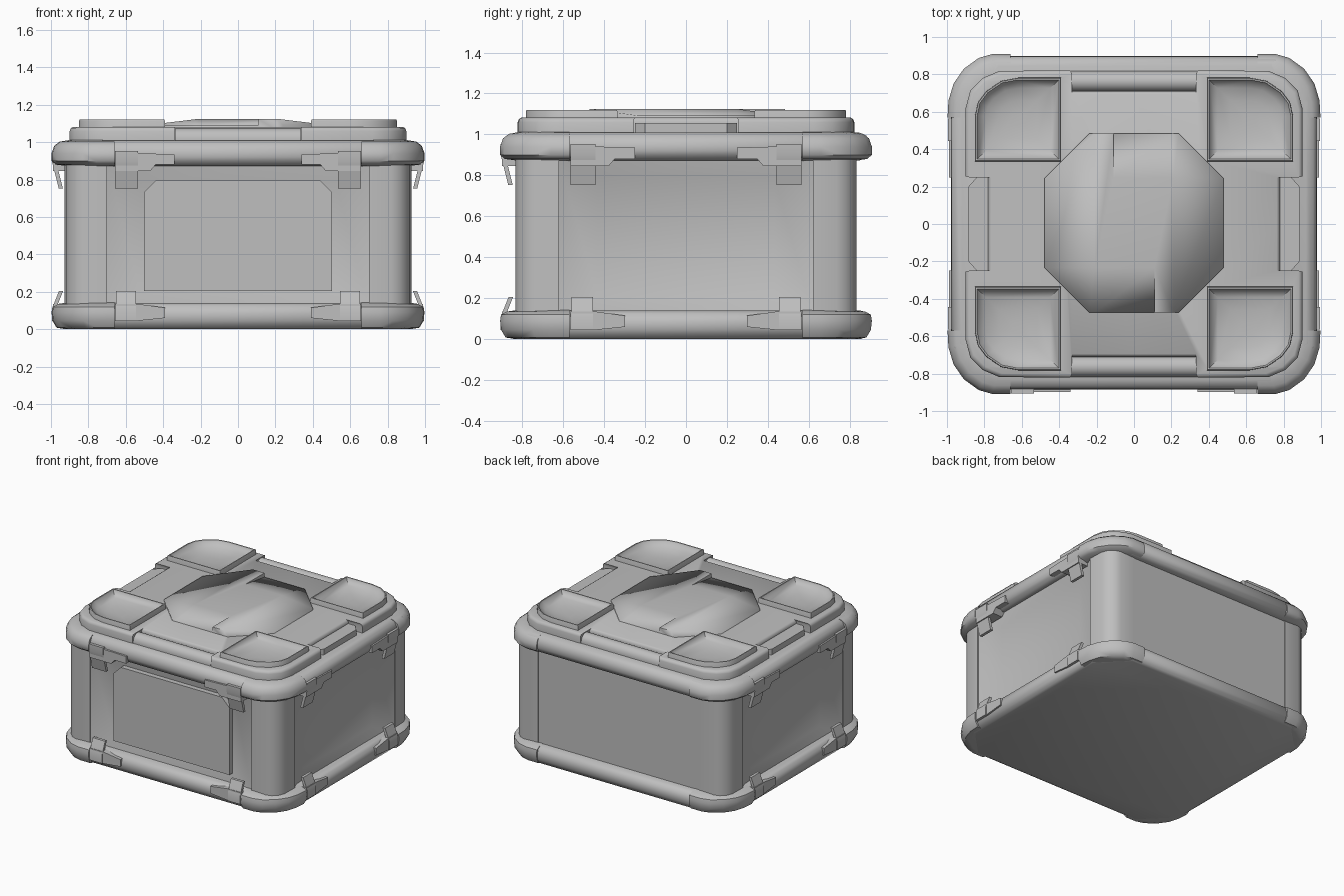
import bpy, bmesh, math
from mathutils import Matrix

if "Cube" in bpy.data.objects:
    bpy.data.objects.remove(bpy.data.objects["Cube"])

grey = bpy.data.materials.new("crate_grey")
grey.diffuse_color = (0.52, 0.52, 0.52, 1)
grey.use_nodes = True
grey.node_tree.nodes["Principled BSDF"].inputs["Base Color"].default_value = grey.diffuse_color


def finish(name, bm, angle):
    bmesh.ops.remove_doubles(bm, verts=bm.verts, dist=0.0005)
    bmesh.ops.recalc_face_normals(bm, faces=bm.faces)
    me = bpy.data.meshes.new(name)
    bm.to_mesh(me)
    bm.free()
    ob = bpy.data.objects.new(name, me)
    bpy.context.collection.objects.link(ob)
    me.materials.append(grey)
    if angle:
        bpy.ops.object.select_all(action='DESELECT')
        ob.select_set(True)
        bpy.context.view_layer.objects.active = ob
        bpy.ops.object.shade_smooth_by_angle(angle=math.radians(angle))
    return ob


def loft(name, loops, angle=0, matrix=None):
    """Closed solid through loops with equal point counts."""
    bm = bmesh.new()
    rings = [[bm.verts.new(p) for p in lp] for lp in loops]
    n = len(rings[0])
    for a, b in zip(rings, rings[1:]):
        for i in range(n):
            j = (i + 1) % n
            bm.faces.new((a[i], a[j], b[j], b[i]))
    bm.faces.new(rings[0])
    bm.faces.new(rings[-1])
    if matrix:
        bm.transform(matrix)
    return finish(name, bm, angle)


def scaled(pts, c, levels):
    """Horizontal loops of pts scaled about c, one per (scale, z)."""
    return [[(c[0] + (x - c[0]) * s, c[1] + (y - c[1]) * s, z) for x, y in pts]
            for s, z in levels]


def chamfer_rect(x0, x1, y0, y1, top=0.0, bottom=0.0):
    t, b = top, bottom
    return [(x0 + b, y0), (x1 - b, y0), (x1, y0 + b), (x1, y1 - t),
            (x1 - t, y1), (x0 + t, y1), (x0, y1 - t), (x0, y0 + b)]


def box(name, x0, x1, y0, y1, z0, z1):
    return loft(name, [[(x0, y0, z), (x1, y0, z), (x1, y1, z), (x0, y1, z)] for z in (z0, z1)])


QUADS = [(sx, sy) for sx in (1, -1) for sy in (1, -1)]


def quad_matrix(sx, sy):
    return Matrix.Diagonal((sx, sy, 1, 1))


# Inner core and flat back panel
box("body_core", -0.80, 0.80, -0.72, 0.72, 0.08, 0.95)
box("back_panel", -0.71, 0.71, 0.60, 0.828, 0.08, 0.93)

# Base and top rails, each one rounded slab
rail = chamfer_rect(-0.978, 0.978, -0.885, 0.898, 0.21, 0.21)
loft("base_rail", scaled(rail, (0, 0), [(0.95, 0.0), (0.98, 0.012), (0.997, 0.045),
     (1, 0.085), (0.985, 0.125), (0.95, 0.14)]), 50)
loft("top_rail", scaled(rail, (0, 0), [(0.94, 0.872), (0.985, 0.885), (1, 0.92),
     (0.997, 0.96), (0.98, 0.995), (0.94, 1.01)]), 50)

# Corner bumpers and corner columns
bumper = [(0.66, 0.57), (0.66, 0.908), (0.76, 0.908), (0.83, 0.888), (0.91, 0.83),
          (0.965, 0.75), (0.992, 0.66), (0.997, 0.57)]
column = [(0.70, 0.62), (0.70, 0.832), (0.82, 0.832), (0.865, 0.815), (0.90, 0.78),
          (0.92, 0.735), (0.928, 0.62)]
for q in QUADS:
    m = quad_matrix(*q)
    loft("base_bumper", scaled(bumper, bumper[0], [(0.8, 0.002), (0.92, 0.008), (0.985, 0.045),
         (1, 0.09), (0.985, 0.12), (0.9, 0.135), (0.7, 0.145)]), 50, m)
    loft("top_bumper", scaled(bumper, bumper[0], [(0.7, 0.87), (0.93, 0.88), (1, 0.90),
         (1, 0.94), (0.96, 0.98), (0.87, 1.003), (0.7, 1.012)]), 50, m)
    loft("corner_column", scaled(column, column[0], [(1, 0.08), (1, 0.93)]), 40, m)


# Shallow recesses on the front and both sides
def at_y(pts, y):
    return [(x, y, z) for x, z in pts]


def recess(name, half, floor, dist, depth, rot):
    outer = chamfer_rect(-half, half, 0.10, 0.90)
    loft(name, [at_y(outer, -dist + 0.2), at_y(outer, -dist),
                at_y(chamfer_rect(-floor, floor, 0.20, 0.795), -dist + depth)],
         60, Matrix.Rotation(rot, 4, 'Z'))


recess("front_recess", 0.705, 0.52, 0.825, 0.04, 0)
for r in (math.pi / 2, -math.pi / 2):
    recess("side_recess", 0.625, 0.43, 0.922, 0.06, r)

# Flat plate on the front, upper corners cut
loft("front_plate", [at_y(chamfer_rect(-0.503, 0.503, 0.205, 0.797, 0.065), y)
                     for y in (-0.72, -0.825)])


# Latches: bent thin tab plus tapered arm, on front and sides
def latch(name, u0, u1, zs, bend, slope, arm, d, m):
    outer = [(d - max(0, (z - bend) * slope), z) for z in zs]
    profile = outer + [(o - 0.022, z) for o, z in reversed(outer)]
    loft(name + "_tab", [[(u, -o, z) for o, z in profile] for u in (u0, u1)], 35, m)
    loft(name + "_arm", [[(u, -d + 0.006, z) for u, z in arm],
                         [(u, -d + 0.09, z) for u, z in arm]], 0, m)


for rot, d, off in ((0, 0.905, 0), (math.pi / 2, 0.995, -0.092), (-math.pi / 2, 0.995, -0.092)):
    for s in (1, -1):
        m = Matrix.Rotation(rot, 4, 'Z') @ Matrix.Diagonal((s, 1, 1, 1))
        a, b = 0.535 + off, 0.657 + off
        latch("top_latch", a, b, (0.752, 0.81, 0.87, 0.90, 0.953), 0.90, -0.25,
              [(0.34 + off, 0.88), (0.44 + off, 0.88), (0.47 + off, 0.845), (b, 0.845),
               (b, 0.945), (0.34 + off, 0.935)], d, m)
        latch("base_latch", a + 0.01, b - 0.005, (0.045, 0.11, 0.15, 0.205), 0.11, 0.4,
              [(0.39 + off, 0.06), (a, 0.045), (b, 0.045), (b, 0.135), (a, 0.135),
               (0.39 + off, 0.115)], d, m)

# Lid plate with a notch in the middle of each side
quarter = [(0.78, 0.0), (0.78, 0.255), (0.90, 0.255), (0.90, 0.62), (0.875, 0.715),
           (0.81, 0.78), (0.72, 0.818), (0.34, 0.822), (0.34, 0.71), (0.0, 0.71)]
lid = (quarter + [(-x, y) for x, y in quarter[-2::-1]]
       + [(-x, -y) for x, y in quarter[1:]] + [(x, -y) for x, y in quarter[-2:0:-1]])
lid_plate = loft("lid_plate", scaled(lid, (0, 0), [(1, 1.0), (1, 1.06), (0.993, 1.075),
                 (0.978, 1.082)]), 40)

# Grip bars and side plates in the notches
arc = [(0.763 + 0.055 * math.cos(t * math.pi / 8), 1.02 + 0.055 * math.sin(t * math.pi / 8))
       for t in range(9)]
bar = [(0.818, 1.0)] + arc + [(0.708, 1.0)]
for s in (1, -1):
    loft("grip_bar", [[(x, y * s, z) for y, z in bar] for x in (-0.336, 0.336)], 40)
    loft("side_plate", [[(x * s, y, z) for x, y in ((0.77, -0.25), (0.84, -0.25), (0.885, -0.20),
         (0.885, 0.20), (0.84, 0.25), (0.77, 0.25))] for z in (1.0, 1.055)])

# Dished corner pads with raised rims, sunk into openings cut through the lid
pad = [(0.39, 0.335), (0.85, 0.335), (0.85, 0.58), (0.835, 0.65), (0.79, 0.71),
       (0.71, 0.765), (0.62, 0.782), (0.39, 0.782)]
for q in QUADS:
    m = quad_matrix(*q)
    loft("corner_pad", scaled(pad, (0.62, 0.56), [(1, 1.02), (1, 1.113), (0.985, 1.12),
         (0.95, 1.12), (0.93, 1.108), (0.75, 1.082), (0.45, 1.064), (0.15, 1.06)]), 40, m)
    cutter = loft("pad_cutter", scaled(pad, (0.62, 0.56), [(0.97, 1.015), (0.97, 1.2)]), 0, m)
    cutter.hide_render = True
    cutter.hide_viewport = True
    cut = lid_plate.modifiers.new("pad_opening", 'BOOLEAN')
    cut.object, cut.operation, cut.solver = cutter, 'DIFFERENCE', 'EXACT'

# Central eight-sided boss: raised S-shaped strip with sloping wings
HI, LO, BASE = 1.125, 1.092, 1.06
a, b, c, e = 0.21, 0.11, 0.24, 0.478
half = [
    [(-b, c, HI), (a, c, HI), (a, e, LO), (-b, e, LO)],            # end ramp
    [(-b, c, HI), (-b, e, HI), (-b, e, LO)],                       # step wall
    [(-a, e, HI), (-b, e, HI), (-b, e, LO), (-b, e, BASE), (-a, e, BASE)],
    [(-b, e, LO), (a, e, LO), (a, e, BASE), (-b, e, BASE)],
    [(a, -e, HI), (a, c, HI), (e, c, LO), (e, -c, LO)],            # wing
    [(a, -e, HI), (e, -c, LO), (0.24, -e, LO)],
    [(a, c, HI), (a, e, LO), (0.24, e, LO), (e, c, LO)],
    [(e, c, LO), (e, -c, LO), (e, -c, BASE), (e, c, BASE)],        # rim
    [(e, c, LO), (0.24, e, LO), (0.24, e, BASE), (e, c, BASE)],
    [(e, -c, LO), (0.24, -e, LO), (0.24, -e, BASE), (e, -c, BASE)],
    [(a, e, LO), (0.24, e, LO), (0.24, e, BASE), (a, e, BASE)],
    [(a, -e, HI), (0.24, -e, LO), (0.24, -e, BASE), (a, -e, BASE)],
]
strip = [(-a, e), (-b, e), (-b, c), (a, c), (a, -e), (b, -e), (b, -c), (-a, -c)]
bm = bmesh.new()
bm.faces.new([bm.verts.new((x, y, HI)) for x, y in strip])
for s in (1, -1):
    for f in half:
        bm.faces.new([bm.verts.new((x * s, y * s, z)) for x, y, z in f])
bm.transform(Matrix.Translation((0, 0.006, 0)))
finish("lid_boss", bm, 84)
